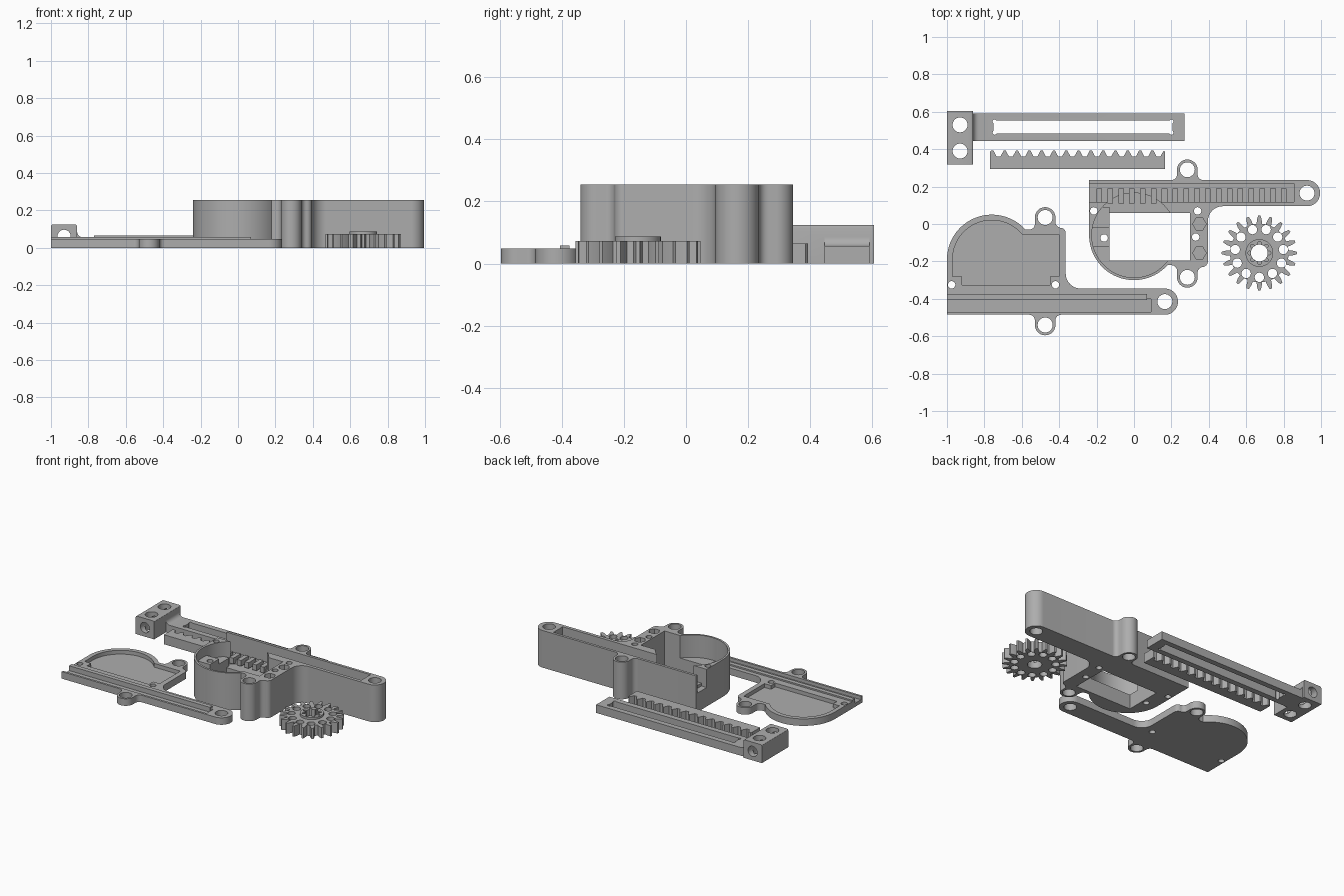
import bpy, bmesh
from math import cos, sin, pi, radians
from mathutils import Matrix

cube = bpy.data.objects.get("Cube")
if cube:
    bpy.data.objects.remove(cube)

GREY = (0.42, 0.42, 0.42, 1)
mat = bpy.data.materials.new("plain grey")
mat.use_nodes = True
mat.diffuse_color = GREY
mat.node_tree.nodes["Principled BSDF"].inputs["Base Color"].default_value = GREY


def arc(cx, cy, r, a0, a1, step=7.5):
    n = max(2, round(abs(a1 - a0) / step))
    angles = [radians(a0 + (a1 - a0) * i / n) for i in range(n + 1)]
    return [(cx + r * cos(a), cy + r * sin(a)) for a in angles]


def prism(name, points, z0, z1, upright=False):
    """Extrude an outline along z, or an xz outline along y when upright."""
    bm = bmesh.new()
    face = bm.faces.new([bm.verts.new((x, y, z0)) for x, y in points])
    top = bmesh.ops.extrude_face_region(bm, geom=[face])["geom"]
    for v in top:
        if isinstance(v, bmesh.types.BMVert):
            v.co.z = z1
    if upright:
        bm.transform(Matrix(((1, 0, 0, 0), (0, 0, 1, 0), (0, 1, 0, 0), (0, 0, 0, 1))))
    bmesh.ops.recalc_face_normals(bm, faces=bm.faces)
    mesh = bpy.data.meshes.new(name)
    bm.to_mesh(mesh)
    bm.free()
    mesh.materials.append(mat)
    obj = bpy.data.objects.new(name, mesh)
    bpy.context.collection.objects.link(obj)
    return obj


def box(x0, x1, y0, y1, z0, z1):
    return prism("box", [(x0, y0), (x1, y0), (x1, y1), (x0, y1)], z0, z1)


def rod(x, y, r, z0=-1, z1=1, sides=32):
    return prism("rod", arc(x, y, r, 0, 360, 360 / sides)[:-1], z0, z1)


def combine(obj, operation, parts):
    for p in parts:
        m = obj.modifiers.new("cut", "BOOLEAN")
        m.operation, m.object, m.solver = operation, p, "EXACT"
    graph = bpy.context.evaluated_depsgraph_get()
    mesh = bpy.data.meshes.new_from_object(obj.evaluated_get(graph))
    obj.modifiers.clear()
    obj.data = mesh
    for p in parts:
        bpy.data.objects.remove(p)


def finish(obj):
    bpy.ops.object.select_all(action="DESELECT")
    obj.select_set(True)
    bpy.context.view_layer.objects.active = obj
    bpy.ops.object.shade_smooth_by_angle(angle=radians(30))


# Shared case outline: round body, two screw ears, long rounded arm
EARS = [(0.285, 0.35), (0.285, -0.225), (0.925, 0.225)]
outline = [(-0.24, 0.295)]
outline += arc(0, 0, 0.24, 180, 318, 4)
outline += arc(0.2, -0.19, 0.03, 90, 0, 15)
outline += arc(0.285, -0.225, 0.055, 180, 360)
outline += arc(0.37, -0.2, 0.03, 180, 90, 15)
outline += arc(0.365, -0.14, 0.03, 270, 360, 15)
outline += arc(0.475, 0.075, 0.08, 180, 90)
outline += arc(0.925, 0.225, 0.07, -90, 90)
outline += arc(0.37, 0.325, 0.03, 270, 180, 15)
outline += arc(0.285, 0.35, 0.055, 0, 180)
outline += arc(0.2, 0.325, 0.03, 360, 270, 15)


def on_case(p):
    return p[0], p[1] - 0.06


def on_cover(p):
    return p[0] - 0.76, -0.19 - p[1]


# Housing: deep case with gear well, servo opening and rack channel
TOP = 0.255
housing = prism("housing", [on_case(p) for p in outline], 0, TOP)
cuts = [rod(*on_case(e), 0.04) for e in EARS]
cuts += [
    rod(0, -0.06, 0.226, 0.1, 1, 72),
    box(-0.13, 0.3, -0.195, 0.06, -1, 1),
    box(-0.3, 0.855, 0.118, 0.217, 0.13, 1),
]
combine(housing, "DIFFERENCE", cuts)
# Ledges beside the opening, and ribs on the channel floor
ledges = [
    box(-0.232, -0.13, -0.12, -0.02, 0.05, 0.19),
    box(-0.232, -0.13, -0.02, 0.09, 0.05, 0.155),
]
ledges += [box(x, x + 0.03, 0.11, 0.19, 0.11, 0.15)
           for x in [-0.2 + 0.058 * i for i in range(18)]]
combine(housing, "UNION", ledges)
# Nut pockets and small screw holes
screws = [(-0.16, -0.075), (0.33, -0.07), (0.34, 0.07), (-0.215, 0.07)]
cuts = [rod(x, y, 0.02, sides=16) for x, y in screws]
cuts += [rod(0.35, y, 0.036, 0.19, 1, 6) for y in (0, -0.155)]
combine(housing, "DIFFERENCE", cuts)
finish(housing)

# Cover: shallow mirrored plate with recess, groove and guide rail
cover = prism("cover", [on_cover(p) for p in outline], 0, 0.048)
recess = arc(0, 0, 0.21, 180, 320, 4)
recess += [(0.36, -0.135), (0.36, 0.09), (0.31, 0.09), (0.31, 0.135),
           (-0.16, 0.135), (-0.16, 0.09), (-0.21, 0.09)]
cuts = [prism("recess", [on_cover(p) for p in recess], 0.022, 1)]
cuts += [rod(*on_cover(e), 0.04) for e in EARS]
cuts += [rod(x, -0.325, 0.02, sides=16) for x in (-0.975, -0.42)]
cuts += [box(-1.1, 0.09, -0.47, -0.4, 0.025, 1)]
combine(cover, "DIFFERENCE", cuts)
combine(cover, "UNION", [box(-1, 0.07, -0.405, -0.375, 0.01, 0.058)])
finish(cover)

# Slider: drilled end block, filleted into a slotted bar
profile = [(-0.88, 0), (0.27, 0), (0.27, 0.056)]
profile += arc(-0.83, 0.086, 0.03, 270, 180, 15) + [(-0.88, 0.086)]
slider = prism("slider", profile, 0.445, 0.59, upright=True)
block = [(-1, 0), (-0.86, 0)]
block += arc(-0.87, 0.115, 0.01, 0, 90, 30) + arc(-0.99, 0.115, 0.01, 90, 180, 30)
combine(slider, "UNION", [prism("block", block, 0.318, 0.605, upright=True)])
cuts = [rod(-0.93, y, 0.04) for y in (0.53, 0.39)]
cuts += [prism("bore", arc(-0.93, 0.062, 0.035, 0, 360)[:-1], 0, 1, upright=True)]
cuts += [box(-0.75, 0.205, 0.483, 0.553, -1, 1)]
cuts += [rod(x, y, 0.011, sides=16) for x in (-0.745, 0.2) for y in (0.488, 0.548)]
combine(slider, "DIFFERENCE", cuts)
finish(slider)

# Toothed rack
PITCH = 0.0658
rack_outline = [(-0.77, 0.295), (0.167, 0.295), (0.167, 0.385)]
for i in range(14, -1, -1):
    x = -0.757 + PITCH * i
    rack_outline += [(x + dx, y) for dx, y in
                     ((0.023, 0.36), (0.006, 0.392), (-0.006, 0.392), (-0.023, 0.36))
                     if -0.77 < x + dx < 0.16]
rack_outline += [(-0.77, 0.385)]
finish(prism("rack", rack_outline, 0, 0.065))

# Gear: toothed disc with lightening holes and a notched hub
GX, GY, TEETH, HOLES = 0.67, -0.155, 20, 11


def around(r, turn):
    return GX + r * cos(2 * pi * turn), GY + r * sin(2 * pi * turn)


tooth = [(-0.3, 0.157), (-0.22, 0.18), (-0.1, 0.201), (0.1, 0.201), (0.22, 0.18), (0.3, 0.157)]
gear = prism("gear", [around(r, (i + t + TEETH / 4) / TEETH)
                      for i in range(TEETH) for t, r in tooth], 0, 0.073)
combine(gear, "UNION", [rod(GX, GY, 0.074, 0.02, 0.088)])
cuts = [rod(GX, GY, 0.045)]
cuts += [rod(*around(0.13, (i + 0.5) / HOLES + 0.25), 0.025, sides=20) for i in range(HOLES)]
cuts += [rod(*around(0.052, i / 8), 0.01, 0.04, 1, 12) for i in range(8)]
combine(gear, "DIFFERENCE", cuts)
finish(gear)
